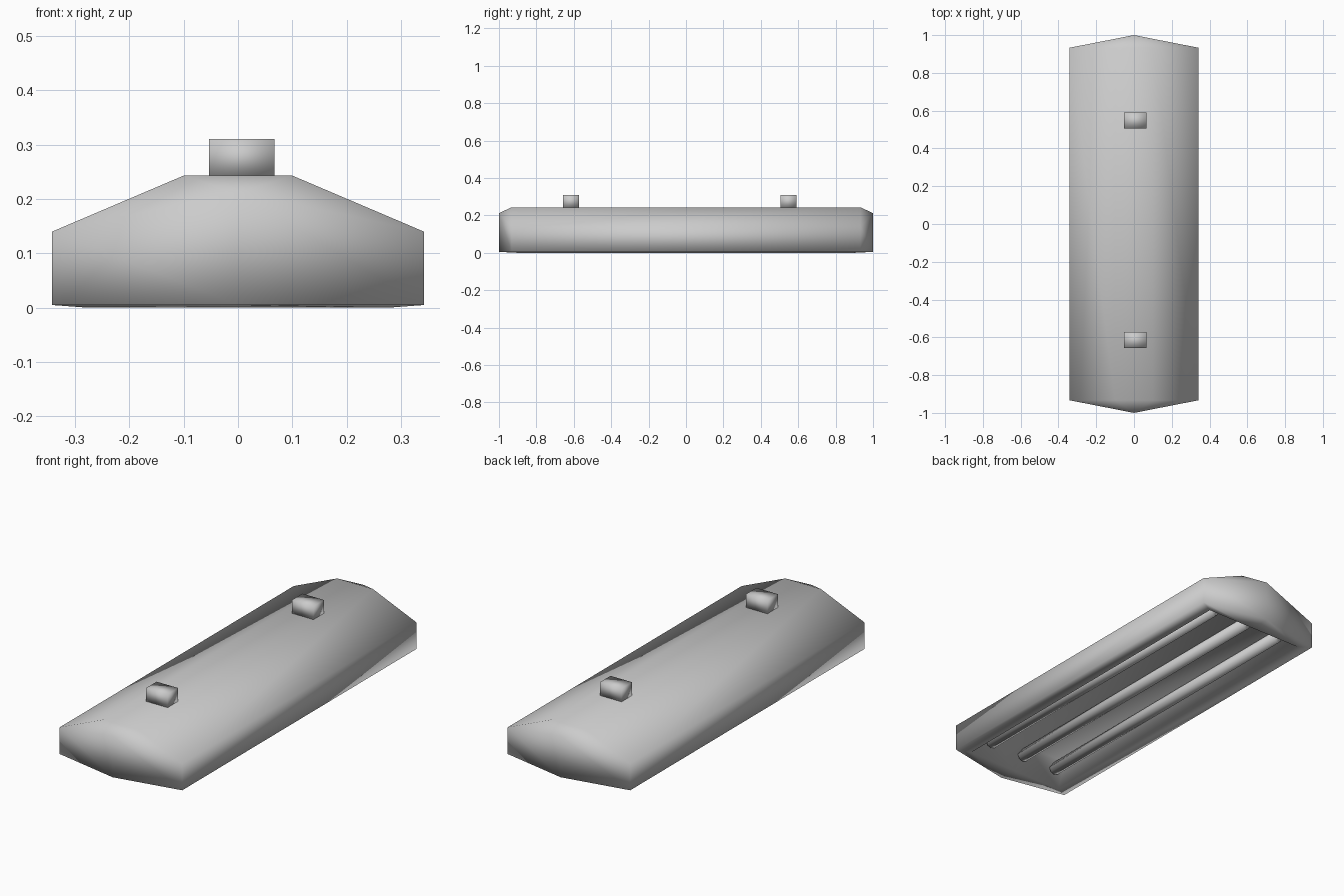
import bpy, bmesh, math
from mathutils import Matrix

if "Cube" in bpy.data.objects:
    bpy.data.objects.remove(bpy.data.objects["Cube"])


def finish(bm, name):
    bmesh.ops.recalc_face_normals(bm, faces=bm.faces)
    mesh = bpy.data.meshes.new(name)
    bm.to_mesh(mesh)
    bm.free()
    for p in mesh.polygons:
        p.use_smooth = True
    ob = bpy.data.objects.new(name, mesh)
    bpy.context.collection.objects.link(ob)
    return ob


# lamp housing: trough section with pointed ends
bm = bmesh.new()


def ring(x, y, tip, z):
    pts = [(x, -y), (x, y), (0, tip), (-x, y), (-x, -y), (0, -tip)]
    return [bm.verts.new((px, py, z)) for px, py in pts]


def bridge(a, b):
    for i in range(6):
        j = (i + 1) % 6
        bm.faces.new((a[i], a[j], b[j], b[i]))


# upper edge, lower edge, lip of the opening, recess ceiling
upper = ring(0.342, 0.933, 1.0, 0.14)
upper[2].co.z = upper[5].co.z = 0.212
lower = ring(0.342, 0.933, 1.0, 0.005)
lip = ring(0.275, 0.90, 0.90, 0.0)
ceiling = ring(0.235, 0.80, 0.80, 0.09)
for a, b in ((upper, lower), (lower, lip), (lip, ceiling)):
    bridge(a, b)
bm.faces.new(ceiling)

# sloping roof with flat ridge
rf, rb, lb, lf = [bm.verts.new((x, y, 0.243)) for x, y in
                  ((0.1, -0.933), (0.1, 0.933), (-0.1, 0.933), (-0.1, -0.933))]
u = upper
for f in ((rf, rb, lb, lf), (u[0], u[1], rb, rf), (u[3], u[4], lf, lb),
          (u[1], u[2], rb), (u[2], lb, rb), (u[2], u[3], lb),
          (u[4], u[5], lf), (u[5], rf, lf), (u[5], u[0], rf)):
    bm.faces.new(f)
finish(bm, "lamp_housing")

# three light tubes in the recess
for i, x in enumerate((-0.2, 0.0, 0.2)):
    bm = bmesh.new()
    bmesh.ops.create_cone(bm, cap_ends=True, segments=8, radius1=0.03, radius2=0.03,
                          depth=1.68, matrix=Matrix.Translation((x, 0, 0.055))
                          @ Matrix.Rotation(math.pi / 2, 4, 'X'))
    finish(bm, f"light_tube_{i + 1}")

# two ceiling mounts
for name, y in (("front_mount", -0.615), ("back_mount", 0.548)):
    bm = bmesh.new()
    bmesh.ops.create_cube(bm, size=1, matrix=Matrix.Translation((0.007, y, 0.275))
                          @ Matrix.Diagonal((0.12, 0.084, 0.07, 1)))
    finish(bm, name)
